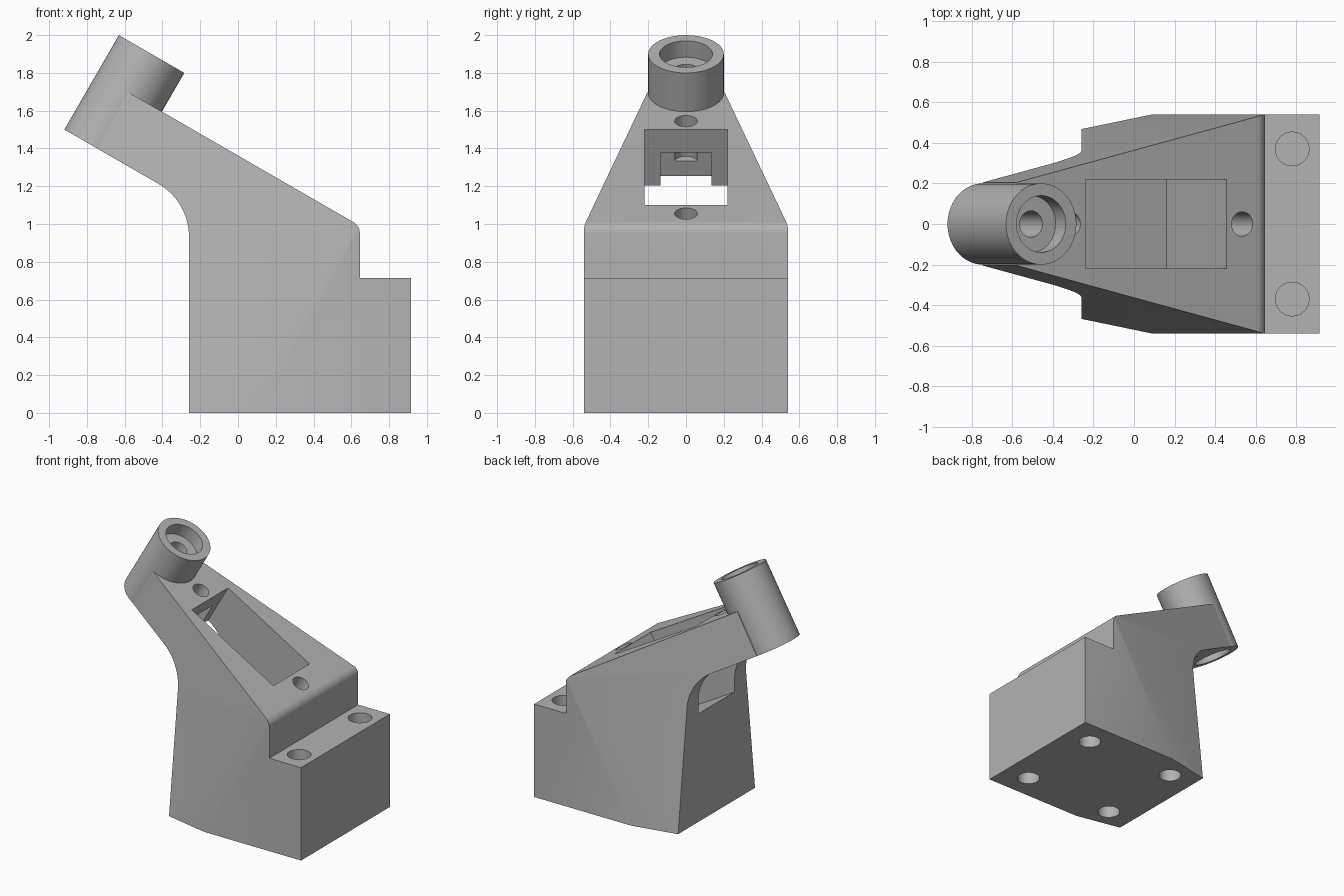
import bpy, bmesh
from math import sin, cos, radians
from mathutils import Matrix, Vector

cube = bpy.data.objects.get("Cube")
if cube:
    bpy.data.objects.remove(cube, do_unlink=True)

grey = bpy.data.materials.new("grey_plastic")
grey.use_nodes = True
colour = (0.45, 0.45, 0.45, 1)
grey.diffuse_color = colour
grey.node_tree.nodes["Principled BSDF"].inputs["Base Color"].default_value = colour

WORLD = Matrix.Identity(4)
TILT = Matrix.Rotation(radians(30), 4, 'Y')


def finish(name, bm):
    bmesh.ops.recalc_face_normals(bm, faces=bm.faces[:])
    mesh = bpy.data.meshes.new(name)
    bm.to_mesh(mesh)
    bm.free()
    mesh.materials.append(grey)
    ob = bpy.data.objects.new(name, mesh)
    bpy.context.collection.objects.link(ob)
    return ob


def box(name, lo, hi, frame=WORLD):
    lo, hi = Vector(lo), Vector(hi)
    bm = bmesh.new()
    bmesh.ops.create_cube(bm, size=1, matrix=frame @ Matrix.Translation((lo + hi) / 2)
                          @ Matrix.Diagonal((hi - lo).to_4d()))
    return finish(name, bm)


def rod(name, r, x, y, z0, z1, frame=WORLD, sides=48):
    bm = bmesh.new()
    bmesh.ops.create_cone(bm, cap_ends=True, segments=sides, radius1=r, radius2=r, depth=z1 - z0,
                          matrix=frame @ Matrix.Translation((x, y, (z0 + z1) / 2)))
    return finish(name, bm)


def combine(target, other, operation='DIFFERENCE'):
    mod = target.modifiers.new("combine", 'BOOLEAN')
    mod.operation, mod.solver, mod.object = operation, 'EXACT', other
    bpy.context.view_layer.objects.active = target
    bpy.ops.object.modifier_apply(modifier=mod.name)
    bpy.data.objects.remove(other, do_unlink=True)


def arc(cx, cz, r, a0, a1, n=10):
    angles = [radians(a0 + (a1 - a0) * i / n) for i in range(n + 1)]
    return [(cx + r * cos(a), cz + r * sin(a)) for a in angles]


# Body: side profile extruded across the width
profile = [(-0.26, 0), (0.915, 0), (0.915, 0.715), (0.645, 0.715)]
profile += arc(0.575, 0.95, 0.07, 0, 60)
profile += [(-0.58, 1.697), (-0.746, 1.4)]
profile += arc(-0.58, 0.935, 0.32, 60, 0, 16)
bm = bmesh.new()
face = bm.faces.new([bm.verts.new((x, -0.54, z)) for x, z in profile])
side = bmesh.ops.extrude_face_region(bm, geom=[face])
bmesh.ops.translate(bm, vec=(0, 1.08, 0),
                    verts=[v for v in side["geom"] if isinstance(v, bmesh.types.BMVert)])
body = finish("bracket_body", bm)

# Tapered flanks, one slanted plane on each side
for s in (-1, 1):
    start = Vector((0.09, 0.54 * s, 0))
    normal = (Vector((0.65, 0.54 * s, 1)) - start).cross(Vector((-0.6, 0.2 * s, 1.7)) - start)
    normal *= s if normal.y > 0 else -s
    frame = Matrix.Translation(start) @ normal.to_track_quat('Z', 'Y').to_matrix().to_4x4()
    combine(body, box("flank_cutter", (-3, -3, 0), (3, 3, 3), frame))

# Tilted socket at the arm tip, with a stepped bore
socket = Matrix.Translation((-0.746, 0, 1.4)) @ TILT
combine(body, rod("socket", 0.2, 0, 0, 0, 0.577, socket, 96), 'UNION')
for r, z0, z1 in ((0.065, -0.1, 0.7), (0.14, 0.477, 0.7), (0.14, -0.1, 0.1)):
    combine(body, rod("bore_cutter", r, 0, 0, z0, z1, socket))

# Deep pocket in the sloping top, with a cable notch and two screw holes
slope = Matrix.Translation((0.455, 0, 1.1)) @ TILT
combine(body, box("pocket_cutter", (-0.8, -0.22, -0.59), (0, 0.22, 0.2), slope))
combine(body, box("notch_cutter", (-0.9, -0.135, -0.6), (-0.75, 0.135, -0.14), slope))
for x in (-0.89, 0.09):
    combine(body, rod("screw_cutter", 0.06, x, 0, -0.25, 0.1, slope))

# Mounting holes in the shoulder and the underside
for s in (-1, 1):
    combine(body, rod("shoulder_hole", 0.083, 0.78, 0.37 * s, 0.42, 0.9))
    for x in (0.71, -0.05):
        combine(body, rod("base_hole", 0.08, x, 0.345 * s, -0.1, 0.3))

bpy.ops.object.select_all(action='DESELECT')
body.select_set(True)
bpy.context.view_layer.objects.active = body
bpy.ops.object.shade_smooth_by_angle(angle=radians(25))
